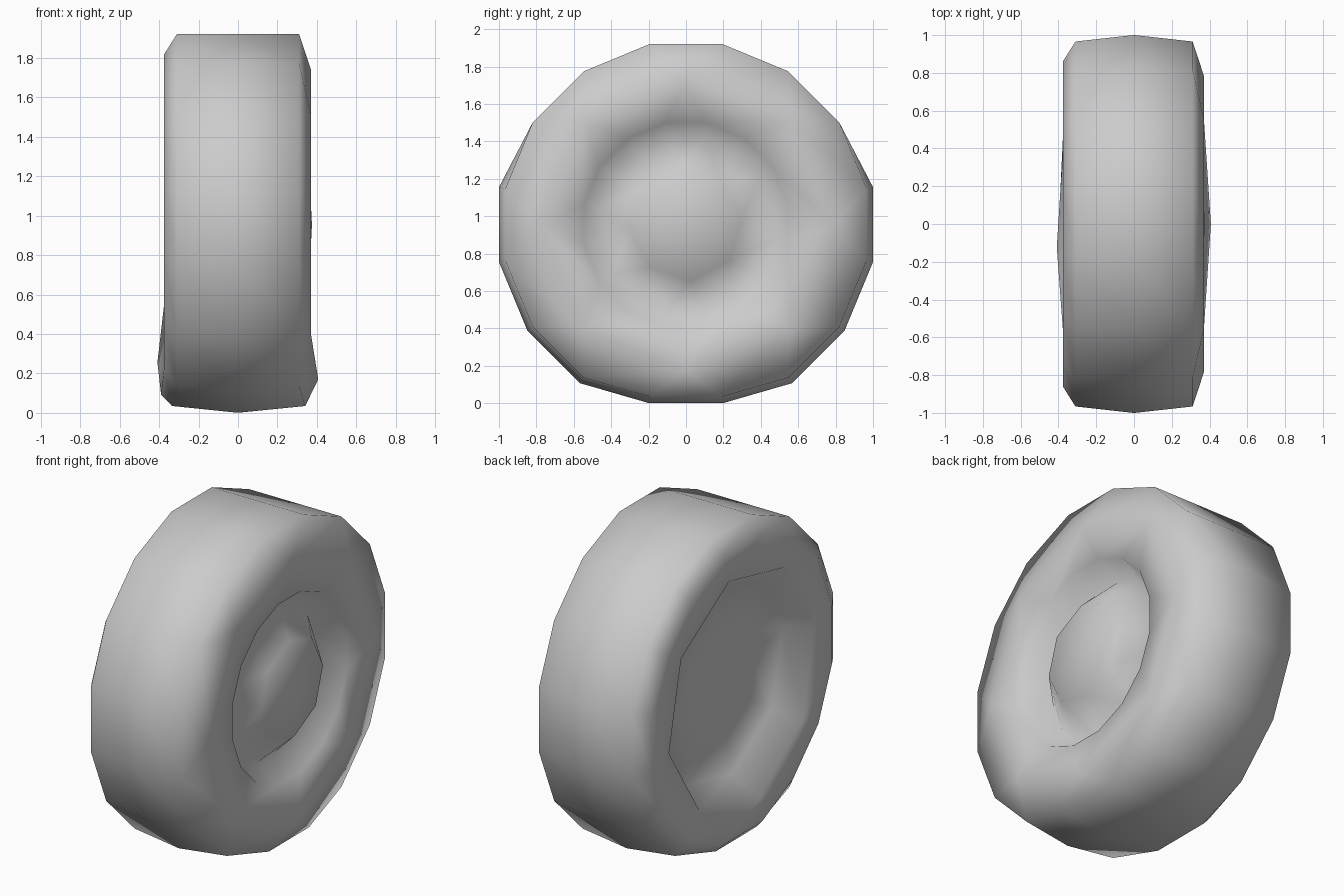
import bpy, bmesh
from math import cos, sin, radians, tau

cube = bpy.data.objects.get("Cube")
if cube:
    bpy.data.objects.remove(cube, do_unlink=True)

rubber = bpy.data.materials.new("grey rubber")
rubber.use_nodes = True
grey = (0.6, 0.6, 0.6, 1)
rubber.diffuse_color = grey
rubber.node_tree.nodes["Principled BSDF"].inputs["Base Color"].default_value = grey

AXLE = 0.955
bm = bmesh.new()


def ring(x, radius, sides, start, bulge):
    """Ring of vertices round the axle, squashed where the tyre meets the ground."""
    verts, angles = [], []
    for i in range(sides):
        a = radians(start) + tau * i / sides
        r, px = radius, x
        # tread crown is worn flat over the upper part
        if x == 0 and sin(a) > 0.5:
            r = 0.985
        z = AXLE + r * sin(a)
        if sin(a) < -0.9:
            px *= bulge
            if r > 0.95:
                z += 0.046
        verts.append(bm.verts.new((px, r * cos(a), z)))
        angles.append(a)
    return verts, angles


def stitch(first, second):
    """Join two rings by angle, with quads where the corners line up."""
    (va, aa), (vb, ab) = first, second
    na, nb = len(va), len(vb)
    i = j = 0
    while i < na or j < nb:
        ta = aa[0] + tau * (i + 0.5) / na if i < na else 99
        tb = ab[0] + tau * (j + 0.5) / nb if j < nb else 99
        p, q = va[i % na], vb[j % nb]
        pn, qn = va[(i + 1) % na], vb[(j + 1) % nb]
        if abs(ta - tb) < 0.001:
            bm.faces.new((p, pn, qn, q))
            i, j = i + 1, j + 1
        elif ta < tb:
            bm.faces.new((p, pn, q))
            i += 1
        else:
            bm.faces.new((p, qn, q))
            j += 1


# Profile from the open back dish, over the tread, to the front hub:
# x, radius, sides, start angle, bulge near the ground
profile = [
    (-0.23, 0.3, 8, -10, 1), (-0.23, 0.6, 8, -10, 1),
    (-0.375, 0.71, 8, -10, 1.09), (-0.375, 0.88, 16, -11.25, 1.04),
    (-0.31, 0.985, 16, -11.25, 1.08), (0, 1.02, 16, -11.25, 1),
    (0.31, 0.985, 16, -11.25, 1.1), (0.37, 0.785, 8, 0, 1.1),
    (0.345, 0.555, 16, -11.25, 1), (0.19, 0.47, 16, -11.25, 1),
    (0.36, 0.3, 8, 5, 1),
]
rings = [ring(*p) for p in profile]
for a, b in zip(rings, rings[1:]):
    stitch(a, b)

# Close the dish floor and the slightly domed hub
for (verts, _), x in ((rings[0], -0.23), (rings[-1], 0.375)):
    tip = bm.verts.new((x, 0, AXLE))
    for k, v in enumerate(verts):
        bm.faces.new((v, verts[(k + 1) % len(verts)], tip))

bmesh.ops.recalc_face_normals(bm, faces=bm.faces)
mesh = bpy.data.meshes.new("wheel")
bm.to_mesh(mesh)
bm.free()
mesh.materials.append(rubber)
mesh.shade_smooth()
wheel = bpy.data.objects.new("wheel", mesh)
bpy.context.collection.objects.link(wheel)
